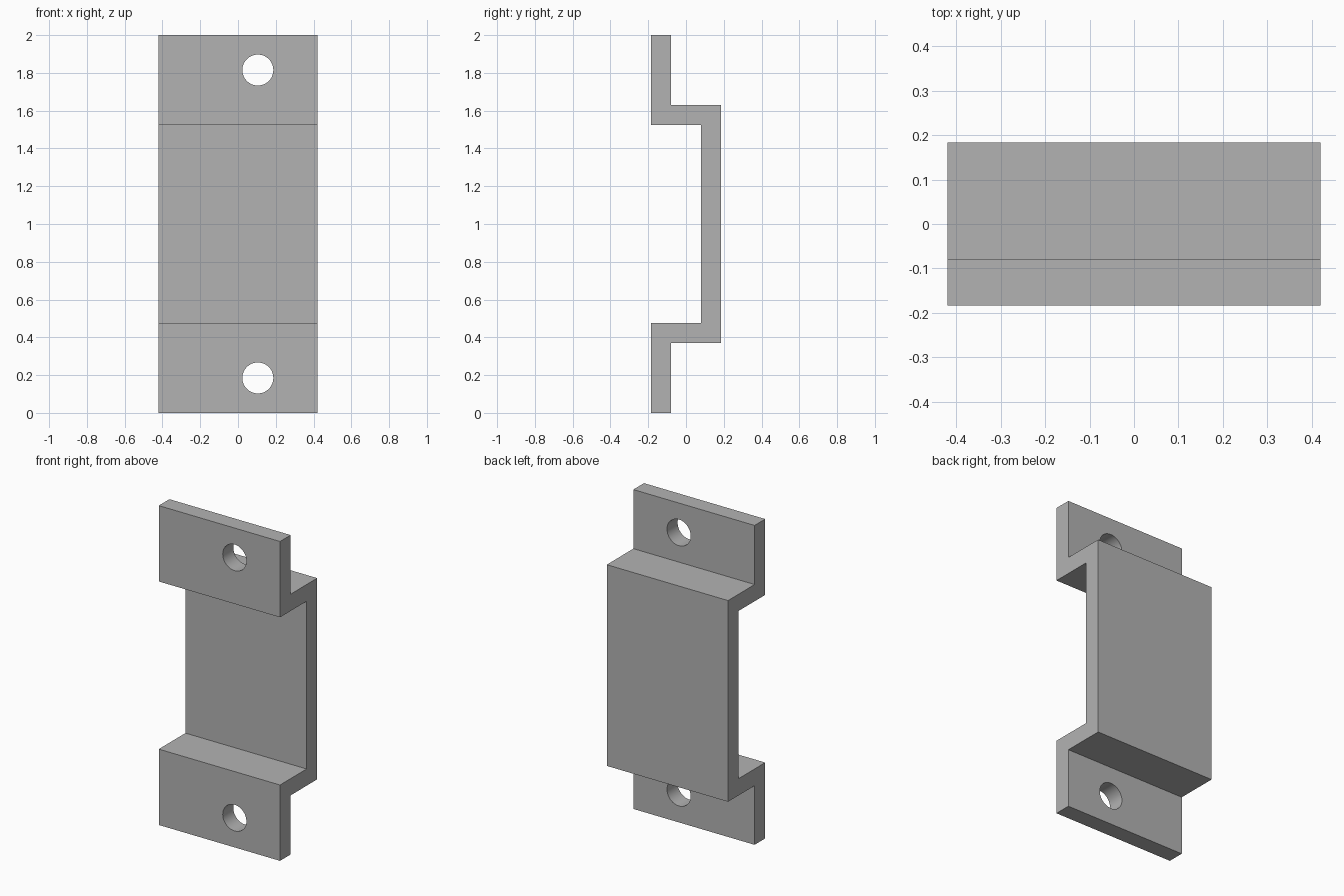
import bpy
import bmesh
from mathutils import Matrix

cube = bpy.data.objects.get("Cube")
if cube:
    bpy.data.objects.remove(cube, do_unlink=True)

HALF_W, HALF_D, T = 0.42, 0.184, 0.105   # half width, half depth, wall thickness
STEP = 0.37                              # height of the lower step
HOLE_X, HOLE_Z, HOLE_R = 0.105, 0.185, 0.082

grey = bpy.data.materials.new("plain grey")
grey.use_nodes = True
colour = (0.45, 0.45, 0.45, 1)
grey.diffuse_color = colour
grey.node_tree.nodes["Principled BSDF"].inputs["Base Color"].default_value = colour


def make_object(name, bm):
    mesh = bpy.data.meshes.new(name)
    bmesh.ops.recalc_face_normals(bm, faces=bm.faces)
    bm.to_mesh(mesh)
    bm.free()
    mesh.materials.append(grey)
    obj = bpy.data.objects.new(name, mesh)
    bpy.context.collection.objects.link(obj)
    return obj


# Hat-shaped bracket: lower half of the side profile, mirrored in height
front = [(-HALF_D, 0), (-HALF_D, STEP + T), (HALF_D - T, STEP + T)]
back = [(HALF_D, STEP), (-HALF_D + T, STEP), (-HALF_D + T, 0)]


def mirrored(points):
    return [(y, 2 - z) for y, z in reversed(points)]


profile = front + mirrored(front) + mirrored(back) + back
bm = bmesh.new()
face = bm.faces.new([bm.verts.new((-HALF_W, y, z)) for y, z in profile])
side = bmesh.ops.extrude_face_region(bm, geom=[face])["geom"]
bmesh.ops.translate(bm, vec=(2 * HALF_W, 0, 0),
                    verts=[v for v in side if isinstance(v, bmesh.types.BMVert)])
bracket = make_object("bracket", bm)

# Screw holes through both flanges
bm = bmesh.new()
for z in (HOLE_Z, 2 - HOLE_Z):
    place = Matrix.Translation((HOLE_X, -HALF_D + T / 2, z)) @ Matrix.Rotation(1.5707963, 4, 'X')
    bmesh.ops.create_cone(bm, cap_ends=True, segments=48, radius1=HOLE_R,
                          radius2=HOLE_R, depth=2 * T, matrix=place)
cutter = make_object("hole_cutter", bm)
cutter.hide_render = True

cut = bracket.modifiers.new("screw holes", 'BOOLEAN')
cut.operation = 'DIFFERENCE'
cut.solver = 'EXACT'
cut.object = cutter
bpy.ops.object.select_all(action='DESELECT')
bracket.select_set(True)
bpy.context.view_layer.objects.active = bracket
bpy.ops.object.modifier_apply(modifier=cut.name)
bpy.data.objects.remove(cutter, do_unlink=True)

# Round hole walls, crisp bracket edges
bpy.ops.object.shade_smooth_by_angle(angle=0.5)
